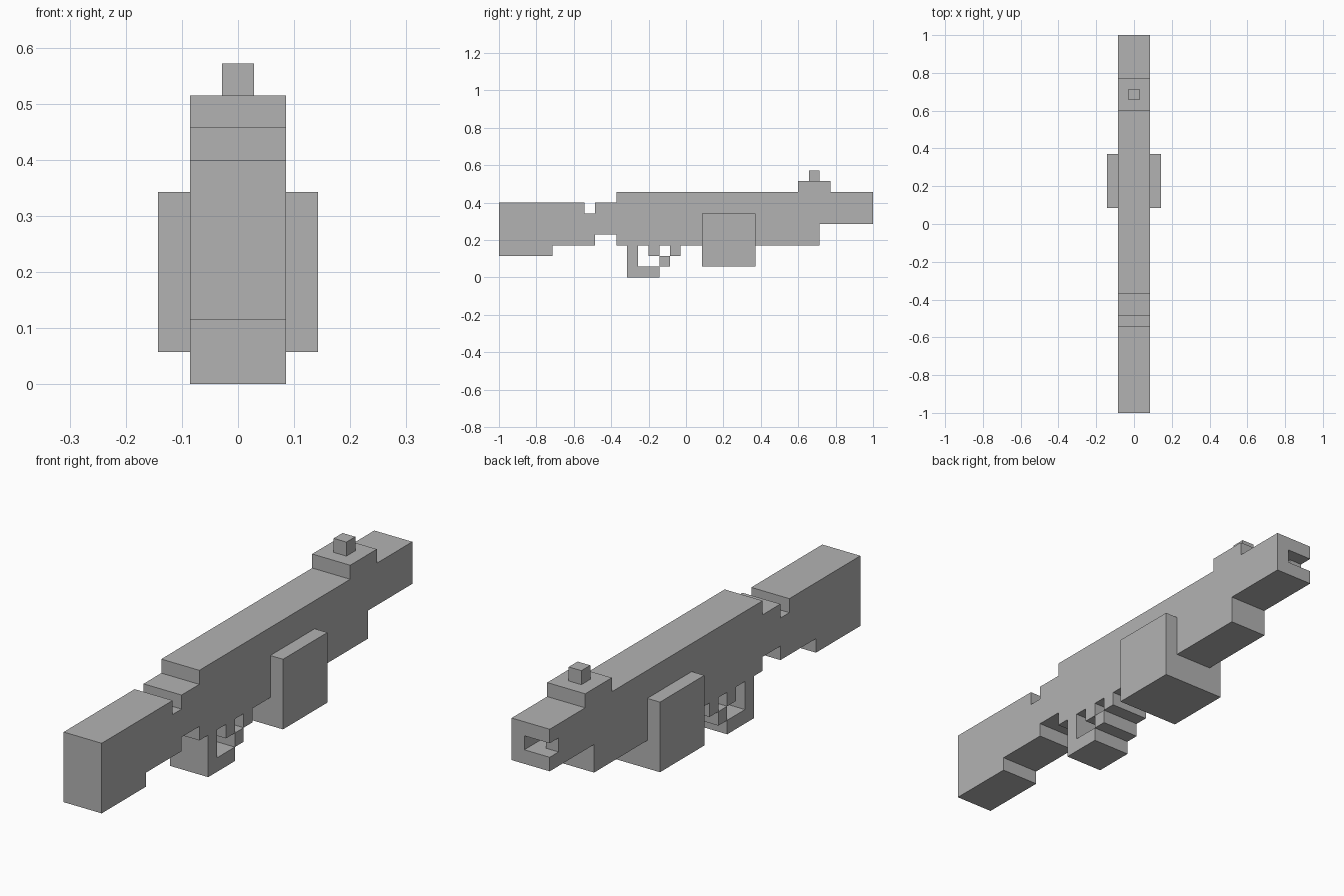
import bpy
import bmesh
from mathutils import Vector

U = 2 / 35       # one block
HALF = 17.5      # half the length in blocks

if "Cube" in bpy.data.objects:
    bpy.data.objects.remove(bpy.data.objects["Cube"])

grey = bpy.data.materials.new("plain grey")
grey.use_nodes = True
grey.diffuse_color = (0.45, 0.45, 0.45, 1)
grey.node_tree.nodes["Principled BSDF"].inputs["Base Color"].default_value = grey.diffuse_color


def prism(name, outline, sweep):
    """Extrude an outline given in blocks (x, y from the front end, z)."""
    bm = bmesh.new()
    verts = [bm.verts.new(Vector((x, y - HALF, z)) * U) for x, y, z in outline]
    face = bm.faces.new(verts)
    new = bmesh.ops.extrude_face_region(bm, geom=[face])["geom"]
    moved = [v for v in new if isinstance(v, bmesh.types.BMVert)]
    bmesh.ops.translate(bm, verts=moved, vec=Vector(sweep) * U)
    bmesh.ops.recalc_face_normals(bm, faces=bm.faces)
    mesh = bpy.data.meshes.new(name)
    bm.to_mesh(mesh)
    bm.free()
    mesh.materials.append(grey)
    obj = bpy.data.objects.new(name, mesh)
    bpy.context.scene.collection.objects.link(obj)
    return obj


def box(name, width, y0, y1, z0, z1):
    x = -width / 2
    return prism(name, [(x, y0, z0), (x, y1, z0), (x, y1, z1), (x, y0, z1)], (width, 0, 0))


# Body: stepped side outline, with the grip post and its foot
lower = [(0, 2), (5, 2), (5, 3), (9, 3), (9, 4), (11, 4), (11, 3), (12, 3),
         (12, 0), (15, 0), (15, 1), (13, 1), (13, 3), (30, 3), (30, 5), (35, 5)]
upper = [(35, 8), (31, 8), (31, 9), (28, 9), (28, 8), (11, 8), (11, 7),
         (9, 7), (9, 6), (8, 6), (8, 7), (0, 7)]
body = prism("body", [(-1.5, y, z) for y, z in lower + upper], (3, 0, 0))

# Muzzle opening: bore in the end, open to one side
plan = [(0.5, 36), (0.5, 33), (-0.5, 33), (-0.5, 34), (-2, 34), (-2, 36)]
cutter = prism("muzzle_cutter", [(x, y, 6) for x, y in plan], (0, 0, 1))
cutter.hide_render = True
cut = body.modifiers.new("muzzle opening", "BOOLEAN")
cut.operation = "DIFFERENCE"
cut.solver = "EXACT"
cut.object = cutter
bpy.context.view_layer.update()
graph = bpy.context.evaluated_depsgraph_get()
body_mesh = bpy.data.meshes.new_from_object(body.evaluated_get(graph))
body.modifiers.clear()
body.data = body_mesh
bpy.data.objects.remove(cutter)

# Magazine, trigger guard blocks and sight
box("magazine", 5, 19, 24, 1, 6)
box("trigger", 3, 14, 15, 2, 3)
box("guard_link", 3, 15, 16, 1, 2)
box("guard_mount", 3, 16, 17, 2, 3)
box("sight", 1, 29, 30, 9, 10)
